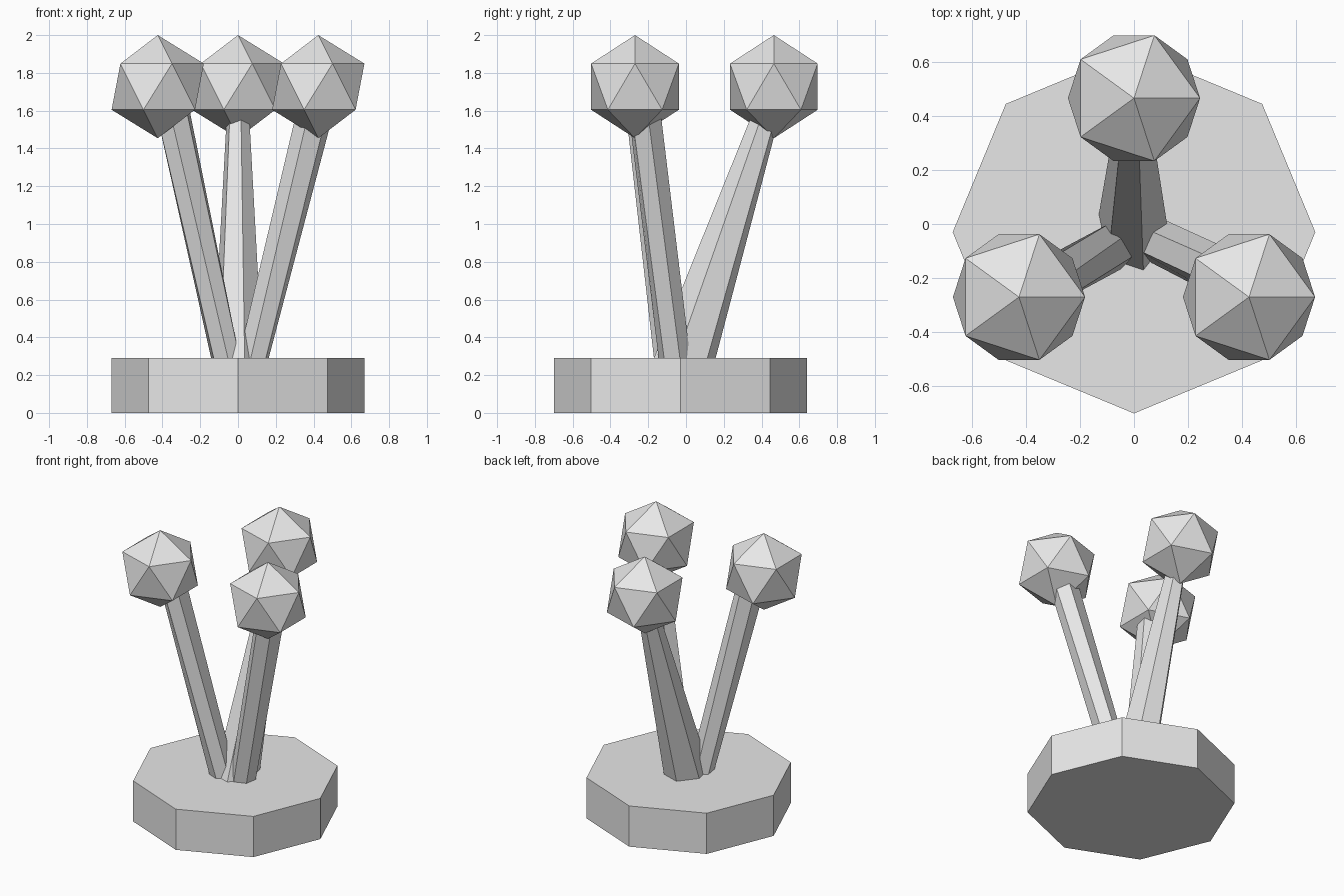
import bpy, math

cube = bpy.data.objects.get("Cube")
if cube:
    bpy.data.objects.remove(cube, do_unlink=True)

mat = bpy.data.materials.new("plain grey")
mat.use_nodes = True
GREY = (0.8, 0.8, 0.8, 1)
mat.diffuse_color = GREY
mat.node_tree.nodes["Principled BSDF"].inputs["Base Color"].default_value = GREY


def finish(obj, name):
    obj.name = obj.data.name = name
    obj.data.materials.append(mat)


def ring(centre, radii, turn, sides=6):
    """Horizontal polygon, squashed by two radii."""
    x, y, z = centre
    angles = [math.radians(turn) + math.tau * i / sides for i in range(sides)]
    return [(x + radii[0] * math.cos(a), y + radii[1] * math.sin(a), z) for a in angles]


def stem(name, low, high):
    """Loft a closed leaning stem between two rings."""
    n = len(low)
    sides = [(i, (i + 1) % n, n + (i + 1) % n, n + i) for i in range(n)]
    caps = [tuple(reversed(range(n))), tuple(range(n, 2 * n))]
    mesh = bpy.data.meshes.new(name)
    mesh.from_pydata(low + high, [], sides + caps)
    obj = bpy.data.objects.new(name, mesh)
    bpy.context.collection.objects.link(obj)
    finish(obj, name)


# Octagonal base, one corner to the front
bpy.ops.mesh.primitive_cylinder_add(vertices=8, radius=0.67, depth=0.29,
                                    location=(0, -0.03, 0.145))
finish(bpy.context.object, "base")

# Faceted balls
for name, x, y in (("left_ball", 0.425, -0.27), ("right_ball", -0.425, -0.27),
                   ("back_ball", 0, 0.465)):
    bpy.ops.mesh.primitive_ico_sphere_add(subdivisions=1, radius=0.273,
                                          location=(x, y, 1.727))
    finish(bpy.context.object, name)

# Stems, fanning out from the middle of the base
stem("left_stem", ring((0.08, -0.06, 0.28), (0.085, 0.085), 20),
     ring((0.41, -0.22, 1.6), (0.1, 0.09), 10))
stem("right_stem", ring((-0.065, -0.08, 0.28), (0.08, 0.09), 40),
     ring((-0.345, -0.23, 1.6), (0.095, 0.09), 20))
stem("back_stem", ring((0, -0.01, 0.28), (0.135, 0.17), 45),
     ring((0, 0.43, 1.6), (0.06, 0.075), 45))
